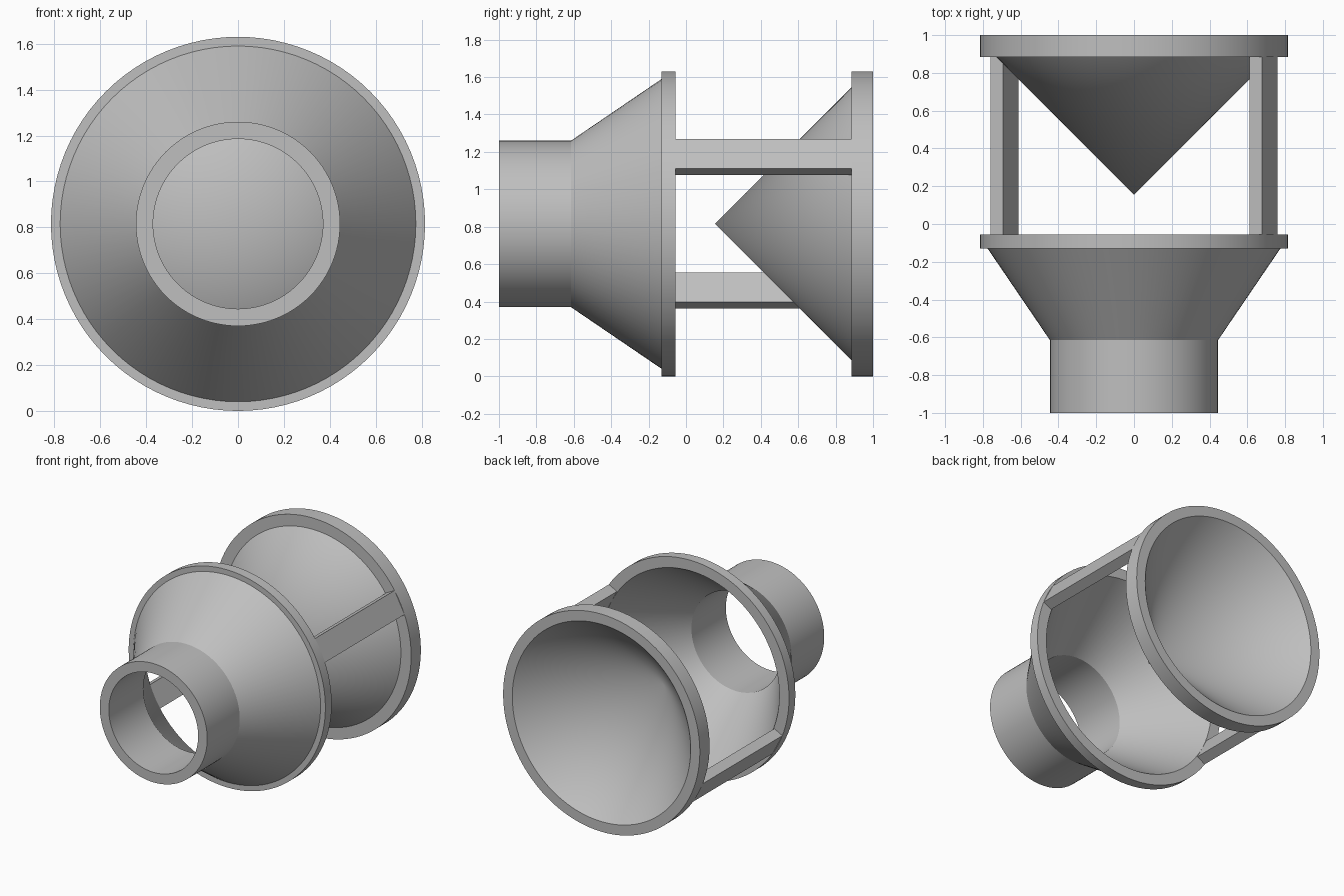
import bpy, bmesh, math
from mathutils import Matrix, Vector

cube = bpy.data.objects.get("Cube")
if cube:
    bpy.data.objects.remove(cube, do_unlink=True)

RADIUS = 0.815        # flange radius, also the height of the main axis
SEGMENTS = 96

grey = bpy.data.materials.new("plain_grey")
grey.use_nodes = True
colour = (0.52, 0.52, 0.52, 1)
grey.diffuse_color = colour
grey.node_tree.nodes["Principled BSDF"].inputs["Base Color"].default_value = colour


def finish(name, bm):
    """Turn a bmesh into a named, shaded object."""
    bmesh.ops.recalc_face_normals(bm, faces=bm.faces)
    mesh = bpy.data.meshes.new(name)
    bm.to_mesh(mesh)
    bm.free()
    mesh.materials.append(grey)
    obj = bpy.data.objects.new(name, mesh)
    bpy.context.collection.objects.link(obj)
    bpy.ops.object.select_all(action="DESELECT")
    obj.select_set(True)
    bpy.context.view_layer.objects.active = obj
    bpy.ops.object.shade_smooth_by_angle(angle=math.radians(30))
    return obj


def lathe(name, profile, closed):
    """Spin a (radius, y) profile around the main axis."""
    bm = bmesh.new()
    verts = [bm.verts.new((r, y, RADIUS)) for r, y in profile]
    edges = [bm.edges.new(pair) for pair in zip(verts, verts[1:])]
    if closed:
        edges.append(bm.edges.new((verts[-1], verts[0])))
    bmesh.ops.spin(bm, geom=verts + edges, cent=(0, 0, RADIUS), axis=(0, 1, 0),
                   angle=math.tau, steps=SEGMENTS)
    bmesh.ops.remove_doubles(bm, verts=bm.verts, dist=1e-4)
    return finish(name, bm)


# Funnel: inlet tube, flaring cone and flange as one hollow wall
lathe("funnel", [
    (0.37, -1.0), (0.445, -1.0), (0.445, -0.615), (0.775, -0.13),
    (RADIUS, -0.13), (RADIUS, -0.055), (0.735, -0.055), (0.37, -0.593),
], closed=True)

# Deflector: hollow cone pointing at the funnel, with a rear flange
lathe("deflector_cone", [
    (0, 0.155), (0.73, 0.885), (RADIUS, 0.885),
    (RADIUS, 1.0), (0.739, 1.0), (0, 0.261),
], closed=False)

# Two opposite struts joining the flanges
for name, degrees in (("left_strut", 27.5), ("right_strut", 207.5)):
    bm = bmesh.new()
    bmesh.ops.create_cube(bm, size=1)
    bmesh.ops.scale(bm, vec=(0.075, 0.95, 0.178), verts=bm.verts)
    bmesh.ops.translate(bm, vec=(0.7725, 0.415, 0), verts=bm.verts)
    turn = Matrix.Rotation(-math.radians(degrees), 4, "Y")
    lift = Matrix.Translation(Vector((0, 0, RADIUS)))
    bmesh.ops.transform(bm, matrix=lift @ turn, verts=bm.verts)
    finish(name, bm)
